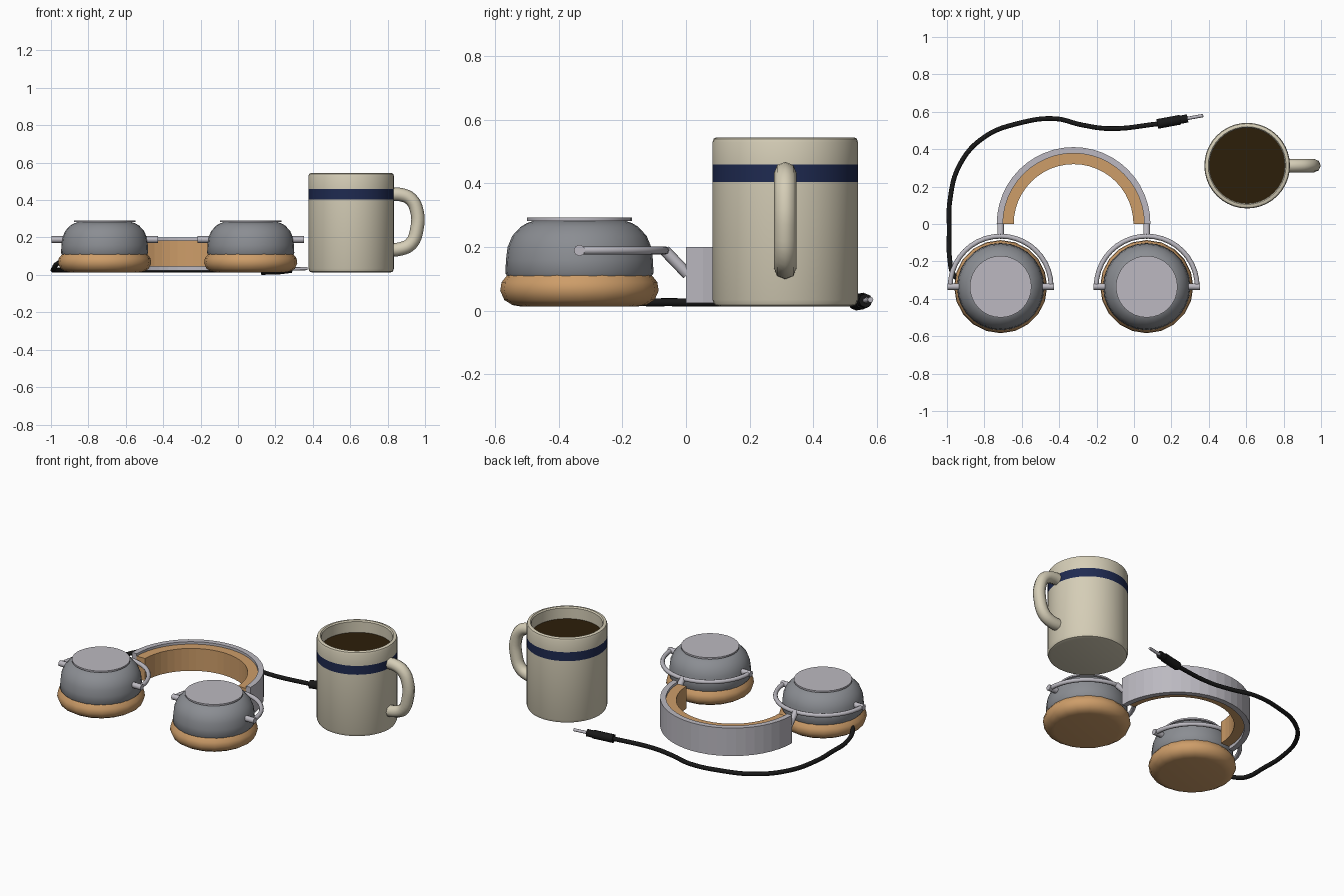
import bpy, bmesh, math
from mathutils import Vector

if "Cube" in bpy.data.objects:
    bpy.data.objects.remove(bpy.data.objects["Cube"])


def material(name, r, g, b):
    m = bpy.data.materials.new(name)
    m.diffuse_color = (*[c ** 2.2 for c in (r, g, b)], 1)
    m.use_nodes = True
    m.node_tree.nodes["Principled BSDF"].inputs["Base Color"].default_value = m.diffuse_color
    return m


CREAM = material("cream ceramic", 0.83, 0.80, 0.71)
NAVY = material("navy glaze", 0.14, 0.18, 0.32)
COFFEE = material("coffee", 0.19, 0.14, 0.07)
TAN = material("tan leather", 0.80, 0.61, 0.41)
GREY = material("grey shell", 0.54, 0.55, 0.57)
METAL = material("light metal", 0.73, 0.72, 0.75)
BLACK = material("black rubber", 0.12, 0.12, 0.12)


def smooth(obj, angle=35):
    bpy.ops.object.select_all(action='DESELECT')
    obj.select_set(True)
    bpy.context.view_layer.objects.active = obj
    bpy.ops.object.shade_smooth_by_angle(angle=math.radians(angle))


def finish(name, bm, mats, angle=35):
    bmesh.ops.recalc_face_normals(bm, faces=bm.faces)
    me = bpy.data.meshes.new(name)
    bm.to_mesh(me)
    bm.free()
    for m in mats:
        me.materials.append(m)
    obj = bpy.data.objects.new(name, me)
    bpy.context.collection.objects.link(obj)
    smooth(obj, angle)
    return obj


def lathe(name, profile, x, y, segs, mats, angle=35):
    """Closed turned solid from (radius, z) points, capped at both ends."""
    bm = bmesh.new()
    rings = []
    for r, z in profile:
        rings.append([bm.verts.new((x + r * math.cos(math.tau * i / segs),
                                    y + r * math.sin(math.tau * i / segs), z))
                      for i in range(segs)])
    for a, b in zip(rings, rings[1:]):
        for i in range(segs):
            j = (i + 1) % segs
            bm.faces.new((a[i], a[j], b[j], b[i]))
    bm.faces.new(rings[0])
    bm.faces.new(rings[-1])
    return finish(name, bm, mats, angle)


def half_band(name, x, r0, r1, z0, z1, segs, mat):
    """Half-circle strip with a rectangular section."""
    bm = bmesh.new()
    rings = []
    for i in range(segs + 1):
        a = math.pi * i / segs
        rings.append([bm.verts.new((x + r * math.cos(a), r * math.sin(a), z))
                      for r, z in ((r0, z0), (r1, z0), (r1, z1), (r0, z1))])
    for a, b in zip(rings, rings[1:]):
        for i in range(4):
            j = (i + 1) % 4
            bm.faces.new((a[i], a[j], b[j], b[i]))
    bm.faces.new(rings[0])
    bm.faces.new(rings[-1])
    return finish(name, bm, [mat], 5)


def tube(name, points, radius, mat, curved=True, sides=2, steps=6):
    """Round tube along points, turned into a mesh."""
    cu = bpy.data.curves.new(name, 'CURVE')
    cu.dimensions = '3D'
    cu.bevel_depth = radius
    cu.bevel_resolution = sides
    cu.use_fill_caps = True
    cu.resolution_u = steps
    sp = cu.splines.new('BEZIER' if curved else 'POLY')
    pts = sp.bezier_points if curved else sp.points
    pts.add(len(points) - 1)
    for p, co in zip(pts, points):
        if curved:
            p.co = co
            p.handle_left_type = p.handle_right_type = 'AUTO'
        else:
            p.co = (*co, 1)
    cu.materials.append(mat)
    obj = bpy.data.objects.new(name, cu)
    bpy.context.collection.objects.link(obj)
    bpy.ops.object.select_all(action='DESELECT')
    obj.select_set(True)
    bpy.context.view_layer.objects.active = obj
    bpy.ops.object.convert(target='MESH')
    obj = bpy.context.view_layer.objects.active
    smooth(obj, 50)
    return obj


# Mug with glazed band and coffee surface
MX, MY = 0.605, 0.312
mug = lathe("mug", [(0.205, 0.013), (0.222, 0.018), (0.229, 0.035), (0.229, 0.405),
                    (0.229, 0.46), (0.229, 0.53), (0.225, 0.541), (0.217, 0.545),
                    (0.208, 0.545), (0.202, 0.537), (0.202, 0.47)],
            MX, MY, 40, [CREAM, NAVY, COFFEE])
for f in mug.data.polygons:
    c = f.center
    if len(f.vertices) > 4 and c.z > 0.3:
        f.material_index = 2
    elif 0.405 < c.z < 0.46:
        f.material_index = 1

# Mug handle
tube("mug_handle", [(x, MY, z) for x, z in
                    ((0.80, 0.43), (0.87, 0.43), (0.925, 0.405), (0.957, 0.34),
                     (0.957, 0.25), (0.925, 0.168), (0.87, 0.14), (0.80, 0.135))],
     0.036, CREAM, steps=4)

# Headband with inner padding
half_band("headband", -0.323, 0.378, 0.411, 0.025, 0.20, 24, METAL)
half_band("headband_padding", -0.323, 0.32, 0.379, 0.045, 0.185, 24, TAN)

# Ear cups, cushions, yokes
CY = -0.335
for side, cx in (("left", -0.713), ("right", 0.068)):
    lathe(side + "_cushion", [(0.185, 0.014), (0.21, 0.018), (0.236, 0.034), (0.249, 0.063),
                              (0.245, 0.09), (0.225, 0.115), (0.20, 0.12)],
          cx, CY, 20, [TAN], 40)
    lathe(side + "_cup", [(0.22, 0.10), (0.233, 0.118), (0.231, 0.16), (0.226, 0.20),
                          (0.211, 0.236), (0.185, 0.264), (0.165, 0.276), (0.14, 0.284)],
          cx, CY, 28, [GREY], 40)
    lathe(side + "_cap_plate", [(0.165, 0.283), (0.165, 0.293)], cx, CY, 32, [METAL])
    arc = [(cx + 0.27 * math.cos(math.pi * i / 20), CY + 0.27 * math.sin(math.pi * i / 20), 0.19)
           for i in range(21)]
    tube(side + "_yoke", arc, 0.013, METAL, curved=False)
    for s, end in ((-1, "outer"), (1, "inner")):
        tube(f"{side}_{end}_pivot", [(cx + s * 0.21, CY, 0.19), (cx + s * 0.284, CY, 0.19)],
             0.018, METAL, curved=False)
    tube(side + "_strut", [(cx, -0.067, 0.19), (cx, 0.005, 0.115)], 0.018, METAL, curved=False)

# Audio cord
tube("cord", [(-0.935, -0.30, 0.075), (-0.965, -0.27, 0.062), (-0.985, -0.19, 0.034),
              (-0.988, -0.03, 0.027), (-0.985, 0.12, 0.027), (-0.93, 0.32, 0.027),
              (-0.80, 0.465, 0.027), (-0.61, 0.54, 0.027), (-0.42, 0.563, 0.027),
              (-0.28, 0.53, 0.027), (-0.13, 0.51, 0.027), (0.14, 0.537, 0.027)],
     0.013, BLACK)

# Plug: sleeve, collar and metal tip along one line
start, end = Vector((0.125, 0.535, 0.027)), Vector((0.37, 0.58, 0.035))
for name, a, b, r, m in (("plug_sleeve", 0.0, 0.50, 0.026, BLACK),
                         ("plug_collar", 0.48, 0.66, 0.022, BLACK),
                         ("plug_tip", 0.64, 1.0, 0.009, METAL)):
    tube(name, [start.lerp(end, a), start.lerp(end, b)], r, m, curved=False)

# Rest everything exactly on the ground
bpy.context.view_layer.update()
low = min((o.matrix_world @ v.co).z for o in bpy.data.objects for v in o.data.vertices)
for o in bpy.data.objects:
    o.location.z -= low
